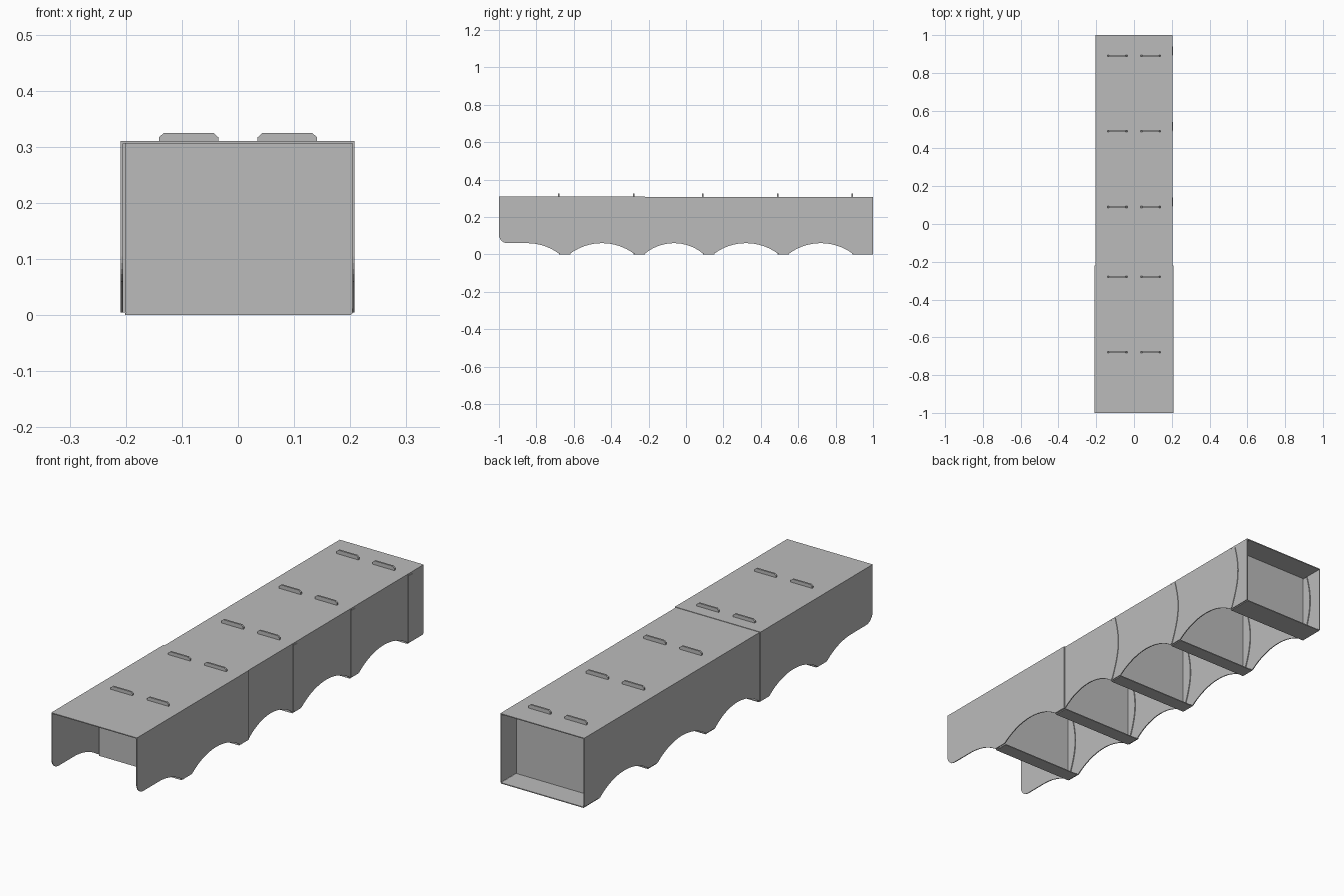
import bpy, bmesh, math
from mathutils import Matrix

cube = bpy.data.objects.get("Cube")
if cube:
    bpy.data.objects.remove(cube, do_unlink=True)

steel = bpy.data.materials.new("brushed grey steel")
steel.use_nodes = True
GREY = (0.5, 0.5, 0.5, 1)
steel.diffuse_color = GREY
steel.node_tree.nodes["Principled BSDF"].inputs["Base Color"].default_value = GREY

T = 0.004                                  # sheet thickness
TOP = 0.31
JOINT = -0.22                              # where the front sleeve ends
DIVIDERS = [-0.68, -0.28, 0.09, 0.49, 0.89]
FOOT = 0.062
ARCH = 0.06


def plate(bm, outline, axis, start, depth=T):
    """Extrude a 2D outline; axis x takes (y, z), y takes (x, z), z takes (x, y)."""
    place = {"x": lambda a, b: (start, a, b),
             "y": lambda a, b: (a, start, b),
             "z": lambda a, b: (a, b, start)}[axis]
    face = bm.faces.new([bm.verts.new(place(a, b)) for a, b in outline])
    ext = bmesh.ops.extrude_face_region(bm, geom=[face])
    move = [depth if axis == k else 0 for k in "xyz"]
    bmesh.ops.translate(bm, vec=move,
                        verts=[v for v in ext["geom"] if isinstance(v, bmesh.types.BMVert)])


def finish(bm, name):
    bmesh.ops.recalc_face_normals(bm, faces=bm.faces)
    mesh = bpy.data.meshes.new(name)
    bm.to_mesh(mesh)
    bm.free()
    mesh.materials.append(steel)
    obj = bpy.data.objects.new(name, mesh)
    bpy.context.collection.objects.link(obj)
    return obj


def rect(a0, a1, b0, b1):
    return [(a0, b0), (a1, b0), (a1, b1), (a0, b1)]


def arch(y0, y1, steps=16):
    """Shallow circular arch rising from the foot line."""
    half, mid = (y1 - y0) / 2, (y0 + y1) / 2
    rise = ARCH - 0.005
    r = (half * half + rise * rise) / (2 * rise)
    pts = []
    for i in range(steps + 1):
        y = mid - half + 2 * half * i / steps
        pts.append((y, ARCH - r + math.sqrt(r * r - (y - mid) ** 2)))
    return pts


def lower_edge():
    """Scalloped bottom edge running from the front to the back."""
    rad = 0.045
    pts = [(-1 + rad - rad * math.cos(a), ARCH + rad - rad * math.sin(a))
           for a in (math.pi / 2 * i / 6 for i in range(7))]
    first = DIVIDERS[0]
    pts += [p for p in arch(first - 0.34, first) if p[0] > first - 0.171]
    for a, b in zip(DIVIDERS, DIVIDERS[1:]):
        pts += arch(a + FOOT, b)
    return pts + [(1, 0.005)]


def rail(name, left, right, y0, y1, top):
    """Inverted channel: two scalloped walls and a roof."""
    edge = [p for p in lower_edge() if y0 <= p[0] <= y1]
    if edge[0][0] > y0 + 0.001:
        edge.insert(0, (y0, 0.005))
    if edge[-1][0] < y1 - 0.001:
        edge.append((y1, 0.005))
    wall = edge + [(y1, top - T), (y0, top - T)]
    bm = bmesh.new()
    plate(bm, wall, "x", left)
    plate(bm, wall, "x", right - T)
    plate(bm, rect(left, right, y0, y1), "z", top - T)
    finish(bm, name)


rail("rear_channel", -0.205, 0.204, JOINT - 0.06, 1.0, TOP - 0.002)
rail("front_sleeve", -0.209, 0.208, -1.0, JOINT, TOP)


def divider(i, y):
    """Cross plate with a bottom flange, curved side flanges and two top tabs."""
    left, right = -0.201, 0.207
    depth = 1 - y if i == len(DIVIDERS) - 1 else FOOT
    bm = bmesh.new()
    c = 0.006
    plate(bm, [(left, c), (left + c, 0), (right - c, 0), (right, c),
               (right, TOP - T), (left, TOP - T)], "y", y)
    plate(bm, rect(left, right - c, y, y + depth), "z", 0)
    # side flanges with a bowed free edge
    bow = [(y, 0.005)]
    for k in range(13):
        t = k / 12
        bow.append((y + 0.01 + 0.02 * t + 0.03 * math.sin(math.pi * t),
                    0.01 + (TOP - 0.02) * t))
    bow.append((y, TOP - 0.01))
    plate(bm, bow, "x", left)
    plate(bm, bow, "x", right - T)
    # chamfered tabs through the roof
    for cx in (-0.088, 0.088):
        w, top = 0.053, 0.325
        plate(bm, [(cx - w, TOP - T), (cx + w, TOP - T), (cx + w, top - 0.008),
                   (cx + w - 0.009, top), (cx - w + 0.009, top), (cx - w, top - 0.008)],
              "y", y - 0.004, 0.008)
    finish(bm, f"divider_{i + 1}")


for i, y in enumerate(DIVIDERS):
    divider(i, y)
